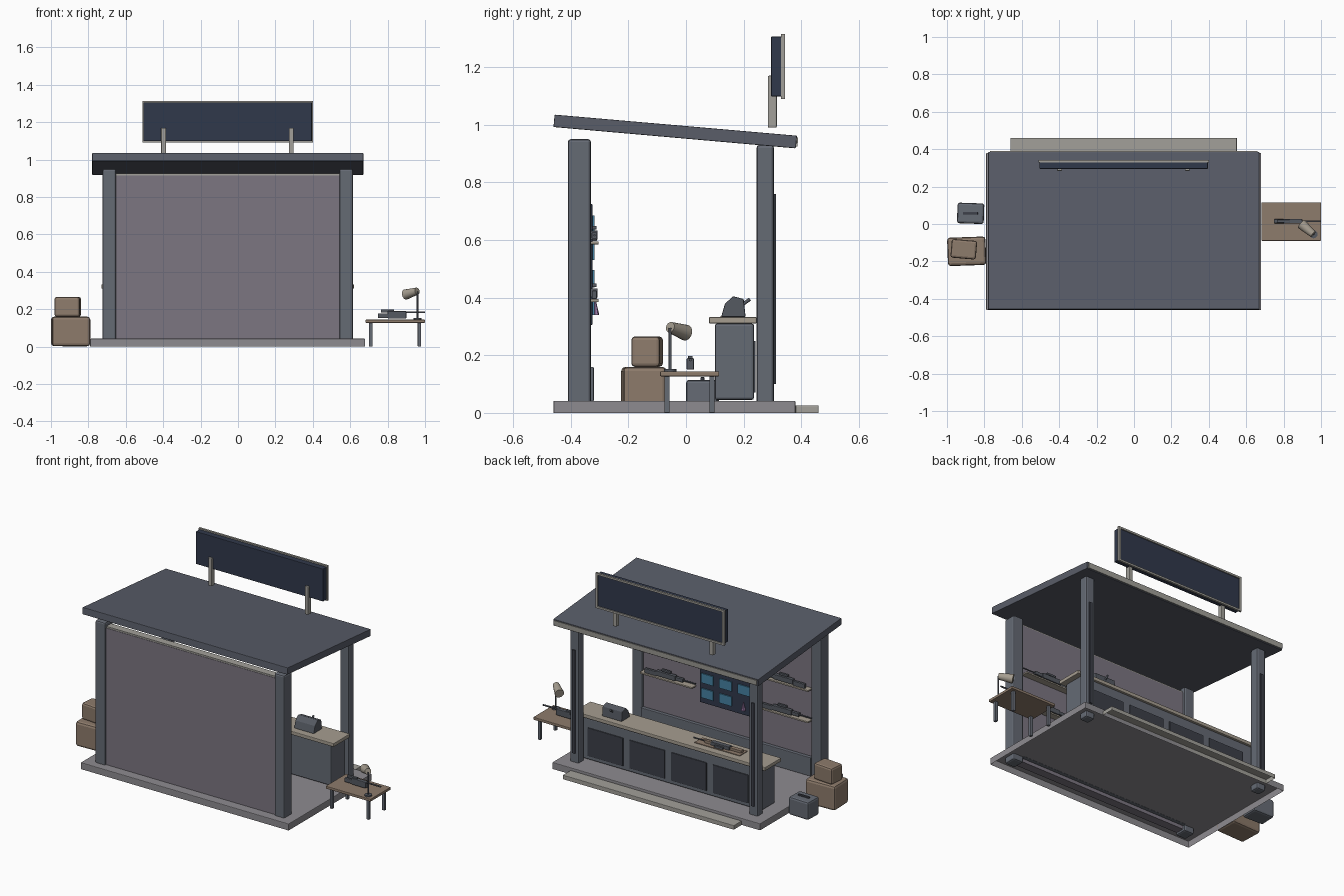
import bpy, bmesh, math
from mathutils import Matrix, Vector

if "Cube" in bpy.data.objects:
    bpy.data.objects.remove(bpy.data.objects["Cube"])

mats = {}
PALETTE = {
    "slate": (.13, .145, .175), "dark": (.045, .05, .065), "wall": (.2, .18, .22),
    "stone": (.27, .26, .28), "trim": (.36, .35, .32), "wood": (.27, .2, .15),
    "top": (.38, .34, .28), "board": (.03, .04, .07), "blue": (.06, .22, .36),
    "purple": (.38, .22, .45), "metal": (.09, .1, .12), "roof": (.1, .11, .14),
}


def mat(key):
    if key not in mats:
        mats[key] = bpy.data.materials.new(key)
        mats[key].diffuse_color = (*PALETTE[key], 1)
    return mats[key]


def finish(name, bm, color, bevel=0.0, segs=2, rot=None, pivot=None):
    if rot is not None:
        bmesh.ops.rotate(bm, verts=bm.verts, cent=pivot, matrix=rot)
    me = bpy.data.meshes.new(name)
    bm.to_mesh(me)
    bm.free()
    ob = bpy.data.objects.new(name, me)
    bpy.context.collection.objects.link(ob)
    me.materials.append(mat(color))
    if bevel:
        m = ob.modifiers.new("bevel", "BEVEL")
        m.width, m.segments = bevel, segs
        m.limit_method = 'ANGLE'
    return ob


def box(name, x, y, z, color, bevel=0.0, yaw=0, open_bottom=False):
    bm = bmesh.new()
    c = Vector((sum(x) / 2, sum(y) / 2, sum(z) / 2))
    size = (x[1] - x[0], y[1] - y[0], z[1] - z[0], 1)
    bmesh.ops.create_cube(bm, size=1, matrix=Matrix.Translation(c) @ Matrix.Diagonal(size))
    if open_bottom:
        bmesh.ops.delete(bm, geom=[f for f in bm.faces if f.normal.z < -.9], context='FACES')
    return finish(name, bm, color, bevel, 2, Matrix.Rotation(math.radians(yaw), 3, 'Z'), c)


def prism(name, pts, x0, x1, color, bevel=0.0):
    # side profile in (y, z) extruded along x
    bm = bmesh.new()
    f = bm.faces.new([bm.verts.new((x0, y, z)) for y, z in pts])
    r = bmesh.ops.extrude_face_region(bm, geom=[f])
    bmesh.ops.translate(bm, vec=(x1 - x0, 0, 0),
                        verts=[v for v in r["geom"] if isinstance(v, bmesh.types.BMVert)])
    bmesh.ops.recalc_face_normals(bm, faces=bm.faces)
    return finish(name, bm, color, bevel)


def rod(name, a, b, r1, color, r2=None, sides=12):
    a, b = Vector(a), Vector(b)
    d = b - a
    bm = bmesh.new()
    m = Matrix.Translation((a + b) / 2) @ d.to_track_quat('Z', 'Y').to_matrix().to_4x4()
    bmesh.ops.create_cone(bm, cap_ends=True, segments=sides, radius1=r1,
                          radius2=r1 if r2 is None else r2, depth=d.length, matrix=m)
    for f in bm.faces:
        f.smooth = len(f.verts) == 4
    return finish(name, bm, color)


def long_item(name, x, y, z, s=1.0, d=1, flat=False):
    # display piece lying along x: body, barrel, stock, grip, scope
    def part(n, a, b, v0, v1, t, col):
        xs = sorted((x + d * a * s, x + d * b * s))
        w, h = (y - t * s, y + t * s), (z + v0 * s, z + v1 * s)
        if flat:
            w, h = (y + v0 * s, y + v1 * s), (z, z + 2 * t * s)
        box(f"{name}_{n}", xs, w, h, col, .002)
    part("body", -.07, .06, .0, .03, .011, "metal")
    part("stock", -.15, -.07, -.005, .022, .008, "wood" if flat else "metal")
    part("guard", .06, .11, .004, .024, .009, "wood" if flat else "metal")
    part("scope", -.035, .025, .034, .046, .007, "metal")
    zb, yb = (z + .01, y + .015 * s) if flat else (z + .015 * s, y)
    rod(name + "_barrel", (x + d * .1 * s, yb, zb), (x + d * .19 * s, yb, zb), .004, "metal", sides=8)


# platform, step and roof
box("platform", (-.79, .68), (-.46, .38), (0, .042), "stone", .004, open_bottom=True)
box("step", (-.66, .55), (.38, .46), (0, .026), "trim", .003, open_bottom=True)
prism("roof", [(-.46, .992), (-.456, 1.035), (.385, .962), (.381, .918)], -.78, .67, "roof", .003)
prism("roof_edge_trim", [(.381, .924), (.387, .924), (.389, .956), (.384, .956)], -.77, .66, "trim")

# posts, with thin light strips on the front pair
for side, xc in (("left", -.688), ("right", .578)):
    box(f"back_post_{side}", (xc - .036, xc + .036), (-.41, -.33), (.006, .95), "slate", .01)
    box(f"front_post_{side}", (xc - .031, xc + .031), (.245, .305), (.006, .93), "slate", .01)
    box(f"post_strip_{side}", (xc - .01, xc + .01), (.303, .312), (.1, .76), "dark")

# rear wall with skirting and top rail
box("wall", (-.68, .57), (-.40, -.345), (.02, .915), "wall")
box("wall_top_rail", (-.655, .545), (-.398, -.35), (.913, .925), "trim")
box("skirting", (-.655, .545), (-.345, -.32), (.04, .16), "slate", .004)

# shelves with display pieces
for i, (xa, xb) in enumerate(((.17, .54), (-.65, -.28))):
    for j, zs in enumerate((.385, .585)):
        box(f"shelf_{i}_{j}", (xa, xb), (-.347, -.303), (zs, zs + .01), "top", .002)
        long_item(f"shelf_piece_{i}_{j}", (xa + xb) / 2, -.318, zs + .016, 1.05, 1 if j else -1)

# notice board with cards and pennants
box("notice_board", (-.24, .13), (-.347, -.325), (.305, .725), "board", .003)
for r in range(4):
    for c in range(3):
        xc, zc = .075 - .13 * c, .37 + .095 * r
        if (r + 2 * c) % 4 == 1 - (r % 2) or (r, c) == (0, 2):
            rod(f"pennant_{r}_{c}", (xc, -.315, zc - .03), (xc, -.315, zc + .03), .014, "purple", 0, 8)
        else:
            box(f"card_{r}_{c}", (xc - .043, xc + .043), (-.326, -.318), (zc - .03, zc + .03), "blue")

# counter
box("counter_body", (-.70, .59), (.10, .236), (.045, .31), "slate", .008)
box("counter_top", (-.73, .62), (.08, .245), (.31, .333), "top", .004)
for i in range(4):
    xc = -.04 + .295 * (i - 1.5)
    box(f"counter_panel_{i}", (xc - .125, xc + .125), (.23, .242), (.07, .25), "dark", .003)

# till with reader, and the piece on the counter
prism("till", [(.122, .333), (.135, .378), (.163, .405), (.2, .395), (.207, .333)], .31, .45, "metal", .004)
rod("till_reader", (.38, .195, .375), (.38, .222, .395), .006, "metal", sides=8)
box("counter_mat", (-.52, -.2), (.12, .2), (.333, .337), "wood")
long_item("counter_piece", -.36, .15, .337, 1.0, 1, True)

# sign on two short posts
box("sign_board", (-.505, .395), (.295, .336), (1.098, 1.306), "board", .003)
for n, x, z in (("bottom", (-.51, .4), (1.09, 1.102)), ("top", (-.51, .4), (1.302, 1.314)),
                ("left", (-.51, -.496), (1.1, 1.304)), ("right", (.386, .4), (1.1, 1.304))):
    box("sign_frame_" + n, x, (.33, .343), z, "trim")
for i, xc in enumerate((-.398, .285)):
    box(f"sign_post_{i}", (xc - .013, xc + .013), (.284, .315), (.99, 1.17), "trim", .004)

# side table with lamp and display piece
box("table_top", (.682, 1.0), (-.09, .115), (.127, .144), "wood", .003)
for i, xc in enumerate((.71, .97)):
    for j, yc in enumerate((-.066, .09)):
        box(f"table_leg_{i}_{j}", (xc - .009, xc + .009), (yc - .009, yc + .009), (0, .128), "slate", .002)
rod("lamp_foot", (.96, -.055, .144), (.96, -.055, .152), .022, "metal")
rod("lamp_pole", (.96, -.055, .15), (.96, -.055, .295), .005, "metal")
rod("lamp_head", (.958, -.055, .297), (.895, 0, .278), .019, "top", .028, 16)
box("table_piece_body", (.8, .9), (.002, .028), (.15, .19), "metal", .004)
box("table_piece_stock", (.748, .805), (.004, .026), (.152, .178), "metal", .004)
box("table_piece_scope", (.765, .835), (.007, .023), (.182, .198), "metal", .003)
rod("table_piece_barrel", (.89, .015, .184), (1.0, .015, .184), .005, "metal")

# boxes and carry case on the left
box("large_crate", (-.997, -.792), (-.222, -.07), (.002, .16), "wood", .015, 2)
box("small_crate", (-.978, -.842), (-.185, -.085), (.16, .265), "wood", .012, -5)
box("carry_case", (-.945, -.802), (.002, .112), (0, .115), "slate", .012, -2)
box("case_handle", (-.915, -.835), (.05, .064), (.113, .124), "dark", .003)

for m in bpy.data.materials:
    if m.users and not m.is_grease_pencil:
        m.use_nodes = True
        m.node_tree.nodes["Principled BSDF"].inputs["Base Color"].default_value = m.diffuse_color
